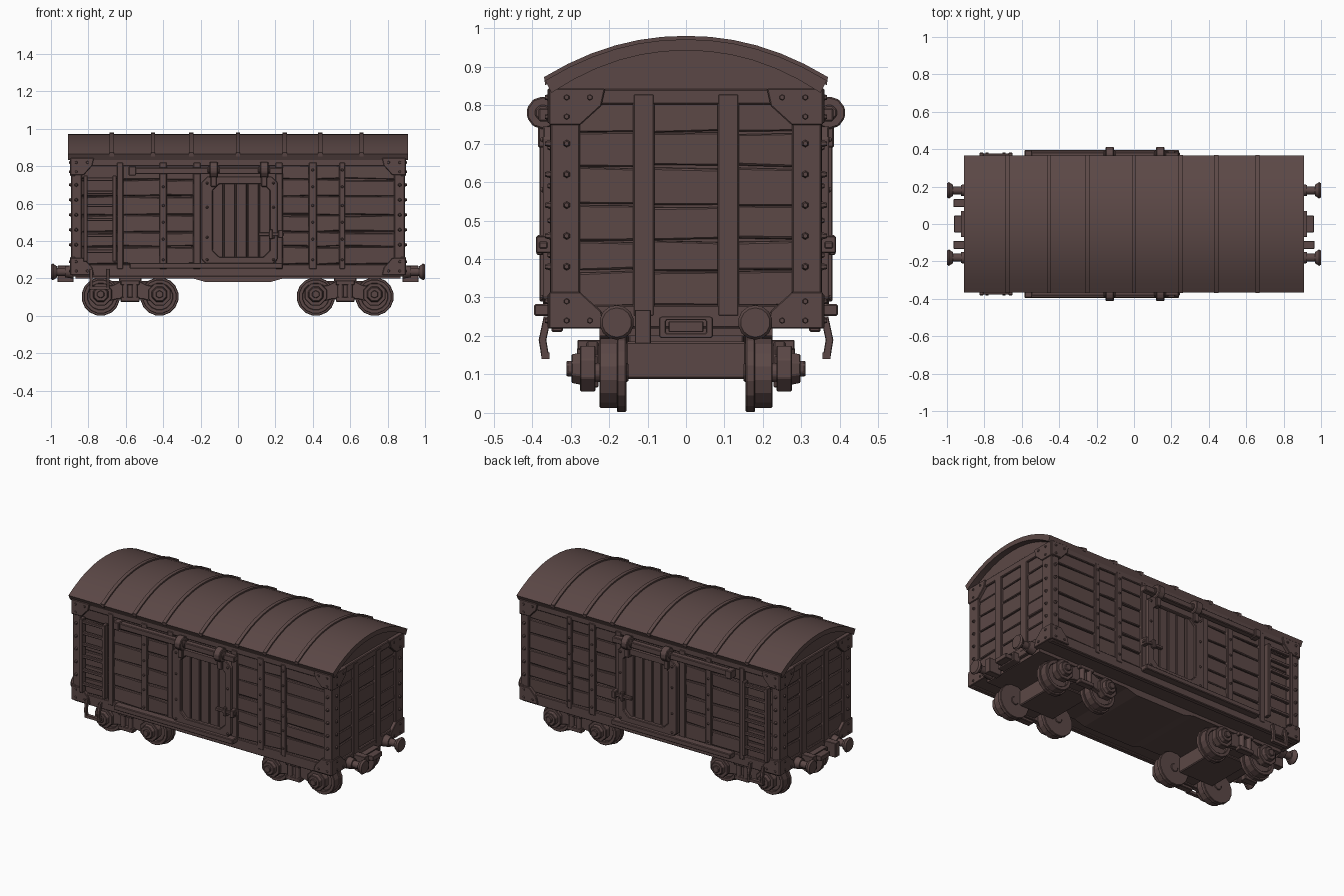
import bpy, bmesh, math, random

random.seed(4)
brown = bpy.data.materials.new("dark brown")
brown.diffuse_color = (0.105, 0.064, 0.061, 1)
SIDES = (-1, 1)


def place(axis, u, v, a):
    return {'x': (a, u, v), 'y': (u, a, v), 'z': (u, v, a)}[axis]


def circle(u, v, r, n, turn=0.5):
    return [(u + r * math.cos(math.tau * (i + turn) / n),
             v + r * math.sin(math.tau * (i + turn) / n)) for i in range(n)]


class Part:
    """Collects prisms and boxes into one named object."""

    def __init__(self, name):
        self.name, self.bm = name, bmesh.new()

    def loft(self, axis, p0, a0, p1, a1):
        A = [self.bm.verts.new(place(axis, u, v, a0)) for u, v in p0]
        B = [self.bm.verts.new(place(axis, u, v, a1)) for u, v in p1]
        n = len(A)
        self.bm.faces.new(A)
        self.bm.faces.new(B[::-1])
        for i in range(n):
            self.bm.faces.new((A[i], B[i], B[(i + 1) % n], A[(i + 1) % n]))
        return A + B

    def prism(self, axis, pts, a0, a1):
        return self.loft(axis, pts, a0, pts, a1)

    def box(self, x0, x1, y0, y1, z0, z1):
        return self.prism('z', [(x0, y0), (x1, y0), (x1, y1), (x0, y1)], z0, z1)

    def cyl(self, axis, u, v, a0, a1, r, n=12, r2=None):
        self.loft(axis, circle(u, v, r, n), a0, circle(u, v, r2 or r, n), a1)

    def ring(self, axis, outer, inner, a0, a1):
        n = len(outer)
        L = [[self.bm.verts.new(place(axis, u, v, a)) for u, v in p]
             for p, a in ((outer, a0), (outer, a1), (inner, a1), (inner, a0))]
        for k in range(4):
            for i in range(n):
                j, m = (i + 1) % n, (k + 1) % 4
                self.bm.faces.new((L[k][i], L[k][j], L[m][j], L[m][i]))

    def done(self, bevel=0.0, smooth=None):
        bmesh.ops.recalc_face_normals(self.bm, faces=self.bm.faces)
        me = bpy.data.meshes.new(self.name)
        self.bm.to_mesh(me)
        self.bm.free()
        me.materials.append(brown)
        if smooth:
            me.shade_smooth()
            me.set_sharp_from_angle(angle=math.radians(smooth))
        ob = bpy.data.objects.new(self.name, me)
        bpy.context.collection.objects.link(ob)
        if bevel:
            m = ob.modifiers.new("bevel", 'BEVEL')
            m.width, m.segments = bevel, 1


def chamfered(x0, x1, z0, z1, c):
    return [(x0 + c, z0), (x1 - c, z0), (x1, z0 + c), (x1, z1 - c),
            (x1 - c, z1), (x0 + c, z1), (x0, z1 - c), (x0, z0 + c)]


# Inner body and gable, below the curved roof
YS = [i / 6 for i in range(-6, 7)]
inner = [(0.35 * t, 0.942 - 0.11 * abs(t) ** 2.1) for t in YS]
outer = [(0.366 * t, 0.971 - 0.107 * abs(t) ** 2.1) for t in YS]
p = Part("body_core")
p.box(-0.868, 0.868, -0.325, 0.325, 0.22, 0.84)
p.prism('x', [(0.995 * y, z + 0.002) for y, z in inner] + [(0.34, 0.82), (-0.34, 0.82)], -0.872, 0.872)
p.done()

# Roof shell and ribs
p = Part("roof")
p.prism('x', outer + inner[::-1], -0.91, 0.91)
p.done(smooth=35)
p = Part("roof_ribs")
for x in (-0.675, -0.455, -0.25, 0, 0.25, 0.44, 0.66):
    rib = [(y * 1.008, z + 0.009) for y, z in outer]
    p.prism('x', rib + [(y, z - 0.012) for y, z in outer[::-1]], x - 0.011, x + 0.011)
p.done(smooth=35)

# Horizontal planks, slightly uneven
levels = (0.275, 0.37, 0.45, 0.54, 0.64, 0.73, 0.81)
bays = ((-0.85, -0.62), (-0.64, -0.4), (-0.4, -0.21), (0.21, 0.4), (0.4, 0.56), (0.55, 0.85))
p = Part("planks")
boards = []
for s in SIDES:
    for z0, z1 in zip(levels, levels[1:]):
        for x0, x1 in bays:
            boards.append(p.box(x0, x1, s * 0.315, s * 0.34, z0 + 0.003, z1 - 0.003))
        for y0, y1 in ((-0.3, -0.11), (-0.11, 0.11), (0.11, 0.3)):
            boards.append(p.box(s * 0.855, s * 0.878, y0, y1, z0 + 0.003, z1 - 0.003))
for b in boards:
    for v in b:
        v.co.z += random.uniform(-0.006, 0.004)
        v.co.x *= 1 + random.uniform(-0.002, 0.002)
        v.co.y *= 1 + random.uniform(-0.01, 0.008)
p.done(bevel=0.004)

# Frame beams and posts
p = Part("frame")
for s in SIDES:
    p.box(-0.885, 0.885, s * 0.32, s * 0.35, 0.21, 0.275)
    p.box(-0.885, 0.885, s * 0.32, s * 0.35, 0.8, 0.842)
    p.box(s * 0.86, s * 0.89, -0.345, 0.345, 0.22, 0.28)
    p.box(s * 0.86, s * 0.89, -0.345, 0.345, 0.802, 0.842)
    for x, w in ((-0.63, 0.017), (-0.4, 0.02), (-0.22, 0.02), (0.22, 0.02), (0.4, 0.022), (0.557, 0.016)):
        p.box(x - w, x + w, s * 0.32, s * 0.353, 0.25, 0.82)
    for t in SIDES:
        p.box(s * 0.835, s * 0.892, t * 0.275, t * 0.352, 0.22, 0.84)
        p.box(s * 0.86, s * 0.891, t * 0.082, t * 0.138, 0.25, 0.83)
p.done(bevel=0.004)

# Corner gusset plates on ends and sides
p = Part("corner_plates")
for s in SIDES:
    for t in SIDES:
        for zc, d in ((0.843, -1), (0.219, 1)):
            p.prism('x', [(t * y, zc + d * h) for y, h in
                    ((0.356, 0), (0.21, 0), (0.22, 0.045), (0.275, 0.095), (0.356, 0.095))],
                    s * 0.87, s * 0.898)
            p.prism('y', [(s * x, zc + d * h) for x, h in
                    ((0.896, 0), (0.77, 0), (0.78, 0.04), (0.825, 0.09), (0.896, 0.09))],
                    t * 0.33, t * 0.36)
p.done(bevel=0.003)

# Bolts
p = Part("bolts")
for s in SIDES:
    for t in SIDES:
        for y, z in ((0.31, 0.24), (0.31, 0.29), (0.25, 0.24), (0.31, 0.82), (0.31, 0.77), (0.25, 0.82),
                     (0.31, 0.38), (0.31, 0.46), (0.31, 0.54), (0.31, 0.62), (0.31, 0.7)):
            p.cyl('x', t * y, z, s * 0.885, s * 0.903, 0.012, 6, 0.006)
            p.cyl('y', s * (y + 0.555), z, t * 0.345, t * 0.366, 0.012, 6, 0.006)
    for x in (-0.4, 0.4, 0.557):
        for z in (0.3, 0.41, 0.5, 0.59, 0.69, 0.78):
            p.cyl('y', x, z, s * 0.35, s * 0.36, 0.009, 6, 0.005)
p.done()

# Sliding doors with frame, planks and latch
for s, side in ((-1, "front"), (1, "back")):
    p = Part(side + "_door_frame")
    p.ring('y', chamfered(-0.195, 0.21, 0.27, 0.745, 0.03),
           chamfered(-0.135, 0.17, 0.315, 0.705, 0.035), s * 0.335, s * 0.372)
    for x in (-0.165, 0.19):
        for z in (0.3, 0.42, 0.58, 0.71):
            p.cyl('y', x, z, s * 0.37, s * 0.38, 0.01, 6, 0.006)
    p.done(bevel=0.004)
    p = Part(side + "_door_planks")
    for i in range(5):
        x = -0.14 + i * 0.063
        p.box(x + 0.002, x + 0.061, s * 0.32, s * (0.352 + random.uniform(-0.003, 0.003)), 0.3, 0.72)
    p.done(bevel=0.004)
    p = Part(side + "_door_latch")
    p.box(0.11, 0.245, s * 0.36, s * 0.382, 0.427, 0.445)
    p.box(0.165, 0.185, s * 0.36, s * 0.388, 0.41, 0.462)
    p.box(0.215, 0.24, s * 0.34, s * 0.39, 0.415, 0.46)
    p.done(bevel=0.003)
    # Door rails and rollers
    p = Part(side + "_door_rails")
    p.box(-0.58, 0.24, s * 0.345, s * 0.383, 0.757, 0.793)
    p.box(-0.585, -0.545, s * 0.345, s * 0.395, 0.75, 0.8)
    p.box(-0.58, 0.24, s * 0.345, s * 0.395, 0.252, 0.283)
    p.done(bevel=0.004)
    p = Part(side + "_door_rollers")
    for x in (-0.13, 0.14):
        p.cyl('x', s * 0.372, 0.78, x - 0.022, x + 0.022, 0.043, 10)
        p.cyl('x', s * 0.372, 0.78, x - 0.032, x + 0.032, 0.022, 8)
        p.box(x - 0.016, x + 0.016, s * 0.35, s * 0.385, 0.69, 0.76)
    p.done(bevel=0.004)
    # Ladder and foot stirrup
    p = Part(side + "_ladder")
    for x in (-0.815, -0.66):
        p.box(x - 0.011, x + 0.011, s * 0.345, s * 0.381, 0.29, 0.75)
    for z in (0.345, 0.43, 0.515, 0.59, 0.66, 0.73):
        p.box(-0.82, -0.65, s * 0.358, s * 0.378, z - 0.009, z + 0.009)
    p.done(bevel=0.003)
    p = Part(side + "_stirrup")
    for x in (-0.785, -0.695):
        for y0, z0, y1, z1 in ((0.365, 0.14, 0.373, 0.19), (0.373, 0.19, 0.36, 0.25)):
            p.loft('z', chamfered(x - 0.008, x + 0.008, s * y0 - 0.01, s * y0 + 0.01, 0.002), z0,
                   chamfered(x - 0.008, x + 0.008, s * y1 - 0.01, s * y1 + 0.01, 0.002), z1)
    p.box(-0.793, -0.687, s * 0.355, s * 0.376, 0.14, 0.157)
    p.done()

# Underframe with dropped middle
p = Part("underframe")
p.prism('y', [(-0.87, 0.225), (-0.87, 0.2), (-0.24, 0.2), (-0.17, 0.18), (0.17, 0.18),
              (0.24, 0.2), (0.87, 0.2), (0.87, 0.225)], -0.225, 0.225)
p.done()

# Buffers and couplers
for s, end in ((-1, "left"), (1, "right")):
    p = Part(end + "_buffers")
    for t in SIDES:
        p.cyl('x', t * 0.18, 0.235, s * 0.88, s * 0.925, 0.038, 12, 0.03)
        p.cyl('x', t * 0.18, 0.235, s * 0.92, s * 0.975, 0.022, 12)
        p.cyl('x', t * 0.18, 0.235, s * 0.968, s * 0.99, 0.03, 14, 0.045)
        p.cyl('x', t * 0.18, 0.235, s * 0.99, s * 1.0, 0.045, 14, 0.038)
    p.done(smooth=35)
    p = Part(end + "_coupler")
    p.ring('x', chamfered(-0.07, 0.07, 0.195, 0.25, 0.004),
           chamfered(-0.052, 0.052, 0.206, 0.242, 0.003), s * 0.88, s * 0.925)
    p.box(s * 0.88, s * 0.962, -0.045, 0.045, 0.21, 0.238)
    for y in ((-0.112,) if s > 0 else (-0.112, 0.112)):
        p.box(s * 0.88, s * 0.965, y - 0.021, y + 0.021, 0.18, 0.268)
    p.done(bevel=0.003)

# Bogies: wheels, bolster slab, side frames
for cx, end in ((-0.577, "left"), (0.573, "right")):
    p = Part(end + "_wheels")
    for x in (cx - 0.157, cx + 0.157):
        for s in SIDES:
            p.cyl('y', x, 0.105, s * 0.15, s * 0.24, 0.025, 10)
            p.cyl('y', x, 0.103, s * 0.155, s * 0.18, 0.103, 16)
            p.ring('y', circle(x, 0.103, 0.092, 16), circle(x, 0.103, 0.07, 16), s * 0.175, s * 0.225)
            p.cyl('y', x, 0.103, s * 0.175, s * 0.205, 0.075, 16)
    p.done(bevel=0.003)
    p = Part(end + "_bolster")
    p.box(cx - 0.12, cx + 0.12, -0.157, 0.157, 0.088, 0.185)
    p.box(cx - 0.05, cx + 0.05, -0.235, 0.235, 0.1, 0.18)
    p.box(cx - 0.06, cx + 0.06, -0.15, 0.15, 0.18, 0.21)
    p.done(bevel=0.005)
    p = Part(end + "_side_frames")
    for s in SIDES:
        p.prism('y', [(cx + x, z) for x, z in
                ((-0.16, 0.15), (-0.09, 0.165), (-0.05, 0.185), (0.05, 0.185), (0.09, 0.165), (0.16, 0.15),
                 (0.16, 0.065), (0.07, 0.09), (-0.07, 0.09), (-0.16, 0.065))], s * 0.228, s * 0.258)
        p.box(cx - 0.05, cx + 0.05, s * 0.19, s * 0.282, 0.165, 0.19)
        p.box(cx - 0.05, cx + 0.05, s * 0.24, s * 0.282, 0.075, 0.1)
        for d in SIDES:
            p.cyl('z', cx + d * 0.025, s * 0.268, 0.095, 0.17, 0.016, 8)
            x = cx + d * 0.157
            p.cyl('y', x, 0.115, s * 0.235, s * 0.276, 0.064, 8)
            p.cyl('y', x, 0.115, s * 0.27, s * 0.298, 0.046, 8, 0.04)
            p.cyl('y', x, 0.115, s * 0.295, s * 0.31, 0.022, 6)
    p.done(bevel=0.003)
